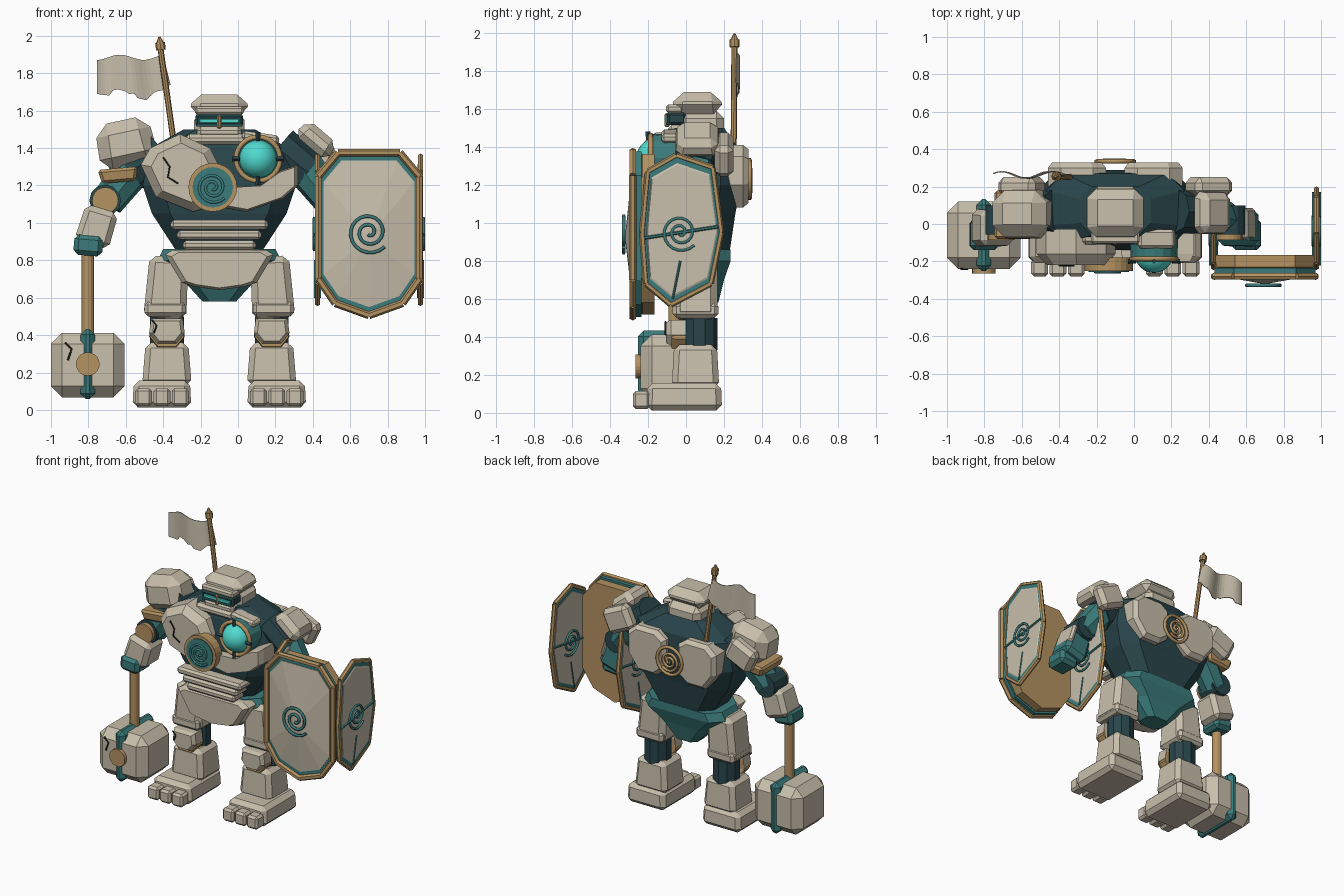
import bpy, bmesh, math, random
from mathutils import Vector, Matrix, Euler

cube = bpy.data.objects.get("Cube")
if cube:
    bpy.data.objects.remove(cube, do_unlink=True)
random.seed(4)
C = -0.1          # body centre line


def material(name, rgb):
    m = bpy.data.materials.new(name)
    m.use_nodes = True
    m.diffuse_color = (*rgb, 1)
    m.node_tree.nodes["Principled BSDF"].inputs["Base Color"].default_value = (*rgb, 1)
    return m


STONE = material("pale stone", (0.58, 0.52, 0.41))
GOLD = material("aged gold", (0.46, 0.29, 0.12))
TEAL = material("teal", (0.045, 0.2, 0.2))
DARK = material("dark teal", (0.022, 0.06, 0.07))
CYAN = material("glowing cyan", (0.08, 0.7, 0.62))
BLACK = material("crack black", (0.01, 0.01, 0.01))


def finish(name, bm, mat):
    bmesh.ops.recalc_face_normals(bm, faces=bm.faces)
    me = bpy.data.meshes.new(name)
    bm.to_mesh(me)
    bm.free()
    me.materials.append(mat)
    ob = bpy.data.objects.new(name, me)
    bpy.context.collection.objects.link(ob)
    return ob


def block(name, loc, size, mat, bev=0.03, rot=(0, 0, 0), taper=(1, 1)):
    """Chamfered box; taper scales its top."""
    bm = bmesh.new()
    bmesh.ops.create_cube(bm, size=1)
    for v in bm.verts:
        if v.co.z > 0:
            v.co.x *= taper[0]
            v.co.y *= taper[1]
        v.co = Vector(a * b for a, b in zip(v.co, size))
    bmesh.ops.bevel(bm, geom=bm.edges[:], offset=bev, segments=1, affect='EDGES', clamp_overlap=True)
    turn = Euler([math.radians(a) for a in rot]).to_matrix().to_4x4()
    bm.transform(Matrix.Translation(loc) @ turn)
    return finish(name, bm, mat)


def limb(name, a, b, r0, r1, mat, sides=8):
    """Cone or rod between two points."""
    a, b = Vector(a), Vector(b)
    bm = bmesh.new()
    bmesh.ops.create_cone(bm, cap_ends=True, segments=sides, radius1=r0, radius2=r1, depth=(b - a).length)
    bm.transform(Matrix.Translation((a + b) / 2) @ (b - a).to_track_quat('Z', 'Y').to_matrix().to_4x4())
    return finish(name, bm, mat)


def loft(name, rings, mat):
    bm = bmesh.new()
    rows = [[bm.verts.new(p) for p in r] for r in rings]
    n = len(rows[0])
    for lo, hi in zip(rows, rows[1:]):
        for i in range(n):
            j = (i + 1) % n
            bm.faces.new((lo[i], lo[j], hi[j], hi[i]))
    bm.faces.new(rows[0])
    bm.faces.new(rows[-1])
    return finish(name, bm, mat)


def front(u, v, w):
    return (u, w, v)


def side(u, v, w):
    return (w, u, v)


def slab(name, pts, back, face, mat, chamfer=0.03, shrink=0.85, plane=front):
    """Outline extruded from back to face with a sloping rim."""
    cu = sum(p[0] for p in pts) / len(pts)
    cv = sum(p[1] for p in pts) / len(pts)
    rim = face + math.copysign(chamfer, back - face)
    return loft(name, [[plane(cu + (u - cu) * s, cv + (v - cv) * s, w) for u, v in pts]
                       for s, w in ((1, back), (1, rim), (shrink, face))], mat)


def tube(name, pts, r, mat, closed=False):
    cu = bpy.data.curves.new(name, 'CURVE')
    cu.dimensions, cu.bevel_depth, cu.bevel_resolution = '3D', r, 1
    sp = cu.splines.new('POLY')
    sp.points.add(len(pts) - 1)
    for p, co in zip(sp.points, pts):
        p.co = (*co, 1)
    sp.use_cyclic_u = closed
    cu.use_fill_caps = True
    cu.materials.append(mat)
    ob = bpy.data.objects.new(name, cu)
    bpy.context.collection.objects.link(ob)


def spiral(name, u, v, w, r, mat, plane=front, thick=0.01, turns=2.2):
    n = 44
    tube(name, [plane(u + r * (0.12 + 0.88 * i / n) * math.cos(turns * math.tau * i / n - 2),
                      v + r * (0.12 + 0.88 * i / n) * math.sin(turns * math.tau * i / n - 2), w)
                for i in range(n + 1)], thick, mat)


def ring(name, u, v, w, r, thick, mat):
    tube(name, [(u + r * math.cos(math.tau * i / 24), w, v + r * math.sin(math.tau * i / 24))
                for i in range(24)], thick, mat, True)


def trunk(name, levels, mat):
    """Stacked chamfered rectangles: height, half width, front, back."""
    rings = []
    for z, hw, f, b in levels:
        c = min(hw, (b - f) / 2) * 0.5
        rings.append([(C + x, y, z) for x, y in ((hw, f + c), (hw, b - c), (hw - c, b), (c - hw, b),
                                                 (-hw, b - c), (-hw, f + c), (c - hw, f), (hw - c, f))])
    loft(name, rings, mat)


# Torso and pelvis
trunk("torso", [(0.85, .23, -.09, .23), (1.05, .36, -.13, .26), (1.2, .41, -.14, .29),
                (1.4, .37, -.1, .27), (1.5, .19, -.06, .2)], DARK)
trunk("pelvis", [(0.58, .09, .02, .17), (0.7, .2, -.04, .2), (0.8, .33, -.1, .235), (0.86, .3, -.1, .235)], TEAL)
half = [(0, .64), (.14, .66), (.2, .68), (.29, .83), (.25, .855)]
slab("hip_plate", [(C + u, z) for u, z in half] + [(C - u, z) for u, z in half[:0:-1]], -.06, -.17, STONE, .03, .88)
for i, w in enumerate((.52, .45, .39)):
    block("belly_plate", (C, -.12, .99 - i * .055), (w, .17 - .02 * i, .05), STONE, .015)

# Chest plates, right one whole and left one broken
chest = [(.42, 1.31), (.37, 1.4), (.21, 1.475), (.05, 1.4), (0, 1.3), (0, 1.1), (.14, 1.06), (.34, 1.14)]
broken = [(.42, 1.31), (.42, 1.2), (.34, 1.13), (.14, 1.06), (.03, 1.08), (.03, 1.19), (.22, 1.2), (.33, 1.28)]
slab("right_chest_plate", [(C - u, z) for u, z in chest], -.03, -.22, STONE, .06, .76)
slab("left_chest_plate", [(C + u, z) for u, z in broken], -.03, -.2, STONE, .04, .9)
block("left_chest_fragment", (.12, -.08, 1.455), (.2, .1, .05), STONE, .015, (0, 8, 0))
tube("chest_crack", [(-.40, -.222, 1.35), (-.365, -.222, 1.3), (-.375, -.222, 1.245), (-.32, -.222, 1.21)], .005, BLACK)

# Medallion
limb("medallion_rim", (-.135, -.18, 1.19), (-.135, -.25, 1.19), .13, .13, GOLD, 24)
limb("medallion_face", (-.135, -.2, 1.19), (-.135, -.256, 1.19), .108, .108, TEAL, 24)
spiral("medallion_spiral", -.135, 1.19, -.257, .085, TEAL, thick=.008)

# Glowing orb in its socket
ox, oz = .107, 1.342
limb("orb_socket", (ox, -.05, oz), (ox, -.18, oz), .13, .125, TEAL, 16)
ring("orb_ring", ox, oz, -.185, .118, .015, GOLD)
bm = bmesh.new()
bmesh.ops.create_uvsphere(bm, u_segments=24, v_segments=14, radius=.102)
bm.transform(Matrix.Translation((ox, -.16, oz)))
orb = finish("orb", bm, CYAN)
orb.data.shade_smooth()
for k in range(4):
    d = Vector((math.cos(k * math.pi / 2), 0, math.sin(k * math.pi / 2)))
    p = Vector((ox, -.2, oz))
    limb("orb_clasp", p + d * .095, p + d * .14, .011, .013, DARK, 4)

# Head
block("skull", (C, .08, 1.49), (.27, .24, .2), STONE, .04)
block("head_cap", (C, .06, 1.63), (.32, .27, .115), STONE, .05, taper=(.9, .9))
block("brow", (C, -.06, 1.6), (.26, .09, .045), STONE, .012)
block("visor", (C, -.05, 1.548), (.255, .1, .065), DARK, .012)
block("eye_slit", (C, -.1, 1.545), (.21, .014, .022), CYAN, .003)
for z in (1.522, 1.572):
    block("visor_rim", (C, -.09, z), (.25, .03, .014), TEAL, .004)
block("nose_guard", (C, -.1, 1.54), (.022, .025, .07), GOLD, .006)
block("jaw", (C, -.03, 1.485), (.24, .13, .06), STONE, .02)
block("collar", (C, 0, 1.445), (.36, .22, .06), STONE, .02)

# Back plates with spiral crest
for s in (-1, 1):
    slab("back_plate", [(C + s * u, z) for u, z in ((.05, 1.14), (.05, 1.36), (.12, 1.41), (.29, 1.41), (.36, 1.35),
                                                    (.36, 1.2), (.27, 1.08), (.13, 1.08))], .2, .33, STONE, .03, .85)
    block("shoulder_blade", (C + s * .5, .2, 1.36), (.22, .1, .18), STONE, .03, (0, s * 25, 0))
ring("back_crest_ring", C, 1.23, .335, .1, .012, GOLD)
spiral("back_crest_spiral", C, 1.23, .34, .075, GOLD)

# Shoulders and arms
block("right_shoulder", (-.6, .055, 1.425), (.32, .27, .25), STONE, .065, (0, -12, 0), (.9, .9))
block("left_shoulder", (.42, .06, 1.445), (.23, .24, .11), STONE, .035, (0, 40, 0), (.85, .85))
for s, label in ((-1, "right_"), (1, "left_")):
    def at(u, y, z):
        return (C + s * u, y, z)
    limb(label + "arm_root", at(.32, .07, 1.4), at(.48, .06, 1.27), .12, .11, DARK)
    limb(label + "upper_arm", at(.46, .06, 1.29), at(.6, .03, 1.11), .105, .09, TEAL)
    limb(label + "elbow", at(.61, .1, 1.12), at(.61, -.055, 1.12), .085, .085, DARK, 12)
    limb(label + "elbow_disc", at(.61, -.05, 1.12), at(.61, -.085, 1.12), .07, .07, GOLD, 20)
    block(label + "forearm", at(.655, -.02, .98), (.19, .2, .2), STONE if s < 0 else TEAL, .03,
          (0, -s * 17, 0), (.95, .95))
    block(label + "hand", at(.7, -.055, .88), (.155, .17, .11), TEAL, .025, (0, -s * 5, 0))
block("arm_band", (-.64, .05, 1.255), (.18, .24, .075), GOLD, .015, (0, -5, 0), (1.2, 1.1))
block("left_forearm_plate", (.61, .0, 1.05), (.04, .17, .16), STONE, .015, (0, -17, 0))

# Hammer
hx, hy = -.803, -.06
limb("hammer_handle", (hx, hy, .38), (hx, hy, .9), .033, .033, GOLD, 12)
block("hammer_head", (hx, hy, .24), (.395, .36, .345), STONE, .06)
block("hammer_band", (hx, hy, .245), (.078, .385, .375), TEAL, .03)
limb("hammer_disc", (hx, -.24, .245), (hx, -.265, .245), .063, .063, GOLD, 20)
tube("hammer_crack", [(-.925, -.24, .36), (-.89, -.24, .325), (-.91, -.24, .265)], .006, BLACK)

# Legs
for s in (-1, 1):
    x = C + s * .28
    block("thigh", (x, .05, .655), (.23, .23, .33), STONE, .035, (0, -s * 4, 0), (.9, 1))
    block("thigh_cuff", (x + s * .01, .05, .54), (.22, .24, .08), STONE, .02)
    limb("knee_joint", (x, .07, .33), (x, .07, .5), .095, .095, DARK, 10)
    knee = [(-.085, .49), (.085, .49), (.095, .41), (.05, .355), (-.05, .355), (-.095, .41)]
    slab("knee_trim", [(x + u, z - .02) for u, z in knee], 0, -.075, GOLD, .02, .95)
    slab("knee_pad", [(x + u, z) for u, z in knee], 0, -.105, STONE, .025, .8)
    block("shin", (x - s * .0, .05, .245), (.265, .25, .23), STONE, .03, taper=(.86, .9))
    block("foot", (C + s * .307, -.01, .085), (.315, .4, .145), STONE, .03, taper=(.95, .97))
    for k in (-1, 0, 1):
        block("toe", (C + s * .307 + k * .098, -.235, .068), (.09, .09, .095), STONE, .015)
tube("knee_crack", [(-.46, -.107, .48), (-.435, -.107, .45), (-.45, -.107, .41)], .005, BLACK)


# Shield: main panel
def frame(name, pts, w, r, plane):
    for a, b in zip(pts, pts[1:] + pts[:1]):
        limb(name, plane(*a, w), plane(*b, w), r, r, GOLD, 6)


sx, sz = .70, .95
half = [(0, .505), (.18, .57), (.27, .7), (.27, 1.25), (.165, 1.375)]
outline = [(sx + u, z) for u, z in half] + [(sx - u, z) for u, z in half[:0:-1]]


def scaled(pts, k, u0, v0):
    return [(u0 + (u - u0) * k, v0 + (v - v0) * k) for u, v in pts]


slab("shield_back", scaled(outline, .97, sx, sz), -.165, -.24, GOLD, .01, .98)
slab("shield_liner", outline, -.235, -.275, TEAL, .01, .98)
slab("shield_face", scaled(outline, .9, sx, sz), -.25, -.318, STONE, .04, .08)
frame("shield_frame", outline, -.28, .02, front)
spiral("shield_spiral", sx, sz, -.328, .115, TEAL)

# Shield: folded side wings
wing = [(-.05, 1.355), (.14, 1.29), (.185, .95), (.13, .68), (-.08, .57), (-.21, .68), (-.23, .95), (-.2, 1.27)]
for s in (-1, 1):
    wx = sx + s * .275
    slab("wing_liner", wing, wx - .01, wx + .01, TEAL, .004, .99, side)
    slab("wing_panel", scaled(wing, .9, -.02, sz), wx - .014, wx + .014, STONE, .004, .97, side)
    frame("wing_frame", wing, wx, .016, side)
    for d in (-1, 1):
        spiral("wing_spiral", -.03, sz, wx + d * .018, .1, TEAL, side, .008)
        limb("wing_rib", (wx + d * .016, -.22, .92), (wx + d * .016, .17, .98), .009, .009, TEAL, 6)
        limb("wing_spine", (wx + d * .014, -.07, .6), (wx + d * .014, -.03, .8), .006, .006, TEAL, 6)

# Banner on a leaning pole
limb("banner_pole", (-.325, .25, 1.3), (-.417, .255, 1.95), .016, .016, GOLD, 8)
limb("pole_knob", (-.412, .255, 1.925), (-.417, .255, 1.965), .026, .026, GOLD, 8)
limb("pole_tip", (-.417, .255, 1.96), (-.42, .255, 1.995), .022, .006, GOLD, 8)
bm = bmesh.new()
cols, rows = 18, 4
grid = []
for i in range(cols + 1):
    t = i / cols
    top = 1.885 + .014 * math.sin(t * 9 + 2)
    drop = .17 + .035 * math.sin(t * math.pi) + random.uniform(-.018, .018)
    grid.append([bm.verts.new((-.4 - .355 * t + .04 * (j / rows) * (1 - t), .265 + .018 * math.sin(t * 9),
                               top - drop * j / rows)) for j in range(rows + 1)])
for a, b in zip(grid, grid[1:]):
    for j in range(rows):
        bm.faces.new((a[j], a[j + 1], b[j + 1], b[j]))
banner = finish("banner", bm, STONE)
banner.modifiers.new("thickness", 'SOLIDIFY').thickness = .006
